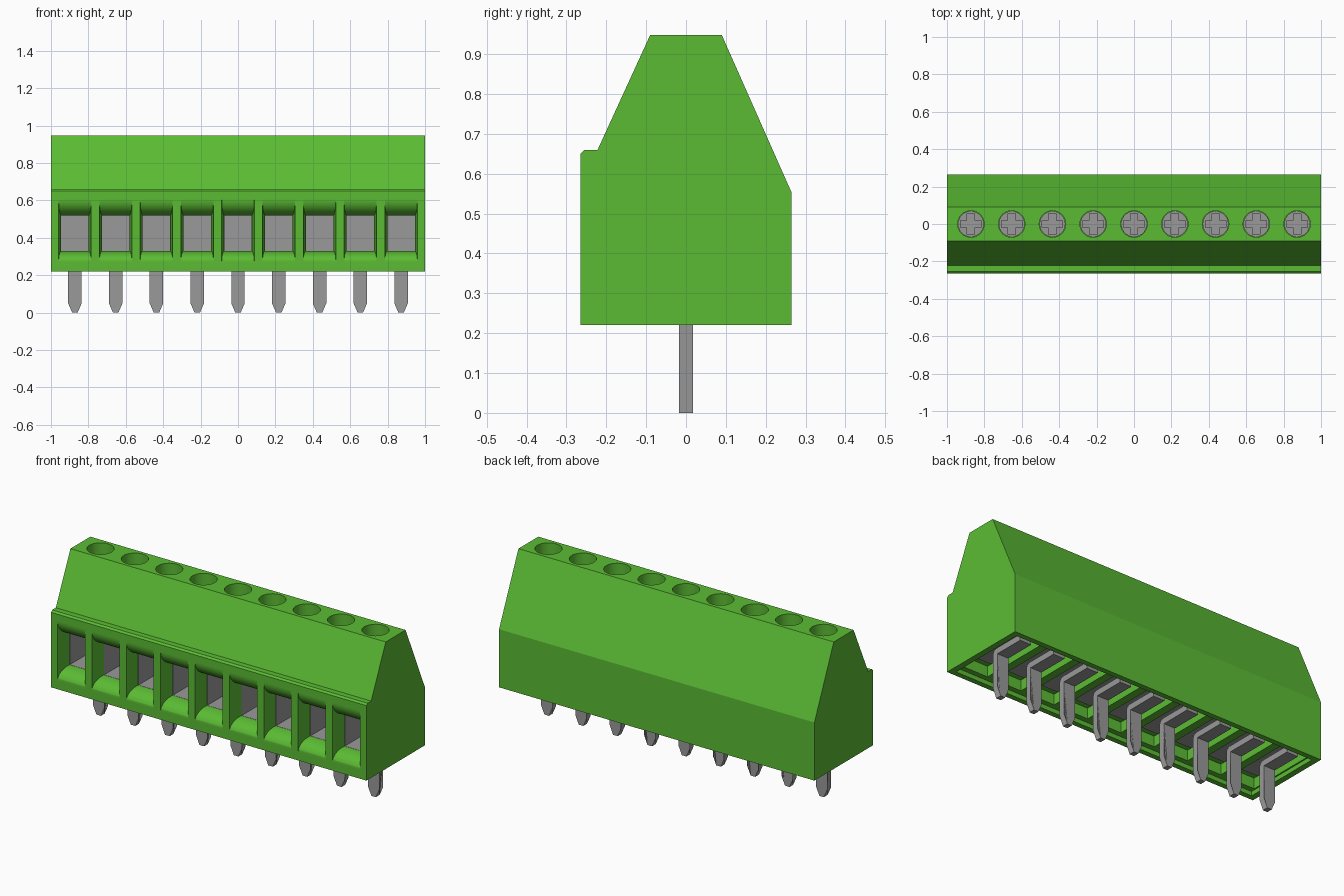
import bpy, bmesh, math
from mathutils import Vector

cube = bpy.data.objects.get("Cube")
if cube:
    bpy.data.objects.remove(cube, do_unlink=True)

PITCH, COUNT = 0.218, 9
CENTRES = [(i - (COUNT - 1) / 2) * PITCH for i in range(COUNT)]


def material(name, rgb):
    m = bpy.data.materials.new(name)
    m.use_nodes = True
    m.diffuse_color = (*rgb, 1)
    m.node_tree.nodes["Principled BSDF"].inputs["Base Color"].default_value = (*rgb, 1)
    return m


GREEN = material("green plastic", (0.105, 0.50, 0.034))
GREY = material("grey metal", (0.32, 0.32, 0.32))


def loft(bm, rings):
    """Closed solid through a list of equal-length rings of points."""
    loops = [[bm.verts.new(p) for p in ring] for ring in rings]
    n = len(loops[0])
    for a, b in zip(loops, loops[1:]):
        for i in range(n):
            bm.faces.new((a[i], a[(i + 1) % n], b[(i + 1) % n], b[i]))
    bm.faces.new(loops[0][::-1])
    bm.faces.new(loops[-1])


def box(bm, x0, x1, y0, y1, z0, z1):
    loft(bm, [[(x0, y0, z), (x1, y0, z), (x1, y1, z), (x0, y1, z)] for z in (z0, z1)])


def disc(x, r, z, n=32):
    return [(x + r * math.cos(2 * math.pi * i / n), r * math.sin(2 * math.pi * i / n), z)
            for i in range(n)]


def make(name, build, mat=None):
    bm = bmesh.new()
    build(bm)
    bmesh.ops.recalc_face_normals(bm, faces=bm.faces)
    me = bpy.data.meshes.new(name)
    bm.to_mesh(me)
    bm.free()
    if mat:
        me.materials.append(mat)
    ob = bpy.data.objects.new(name, me)
    bpy.context.collection.objects.link(ob)
    return ob


def activate(ob):
    bpy.ops.object.select_all(action='DESELECT')
    ob.select_set(True)
    bpy.context.view_layer.objects.active = ob


def cut(ob, build):
    """Subtract a temporary solid from an object."""
    tool = make("cutter", build)
    tool.hide_render = True
    mod = ob.modifiers.new("cut", 'BOOLEAN')
    mod.operation, mod.solver, mod.object = 'DIFFERENCE', 'EXACT', tool
    activate(ob)
    bpy.ops.object.modifier_apply(modifier=mod.name)
    bpy.data.objects.remove(tool, do_unlink=True)


def smooth(ob):
    activate(ob)
    bpy.ops.object.shade_smooth_by_angle(angle=math.radians(16))


def repeat(ob):
    """Place one linked copy of a part in every cell."""
    base = ob.name
    for i, x in enumerate(CENTRES):
        o = ob if i == 0 else ob.copy()
        if i:
            bpy.context.collection.objects.link(o)
        o.name = f"{base}_{i + 1}"
        o.location.x = x


# Housing: extruded end profile
PROFILE = [(-.265, .22), (.265, .22), (.265, .553), (.09, .948), (-.09, .948),
           (-.222, .66), (-.255, .66), (-.265, .65)]
housing = make("housing", lambda bm: loft(
    bm, [[(x, y, z) for y, z in PROFILE] for x in (-1, 1)]), GREEN)


# Wire entries with rounded top and bottom lips and tapered sides
def entries(bm):
    for cx in CENTRES:
        rings = []
        for k in range(-1, 9):
            a = max(k, 0) / 8 * math.pi / 2
            inset = 1 - math.cos(a)
            y = -.30 if k < 0 else -.265 + .095 * inset
            w = .087 - .014 * inset
            top = .52 + .09 * (1 - math.sin(a))
            low = .33 - .06 * (1 - math.sin(a))
            rings.append([(cx - w, y, low), (cx + w, y, low), (cx + w, y, top), (cx - w, y, top)])
        loft(bm, rings)


def chambers(bm):
    for cx in CENTRES:
        box(bm, cx - .082, cx + .082, -.176, .195, .30, .55)


def pockets(bm):
    for cx in CENTRES:
        box(bm, cx - .086, cx + .086, -.205, .205, .20, .306)


def screw_holes(bm):
    for cx in CENTRES:
        loft(bm, [disc(cx, .071, .80), disc(cx, .071, 1.0)])


cut(housing, chambers)
cut(housing, entries)
cut(housing, pockets)
cut(housing, lambda bm: box(bm, -.966, .966, -.235, .235, .1, .245))
cut(housing, screw_holes)
smooth(housing)
weighted = housing.modifiers.new("even shading", 'WEIGHTED_NORMAL')
weighted.keep_sharp = True

# Clamp cages: metal boxes open towards the front
cage = make("clamp_cage", lambda bm: box(bm, -.081, .081, -.173, .192, .302, .548), GREY)
cut(cage, lambda bm: box(bm, -.0735, .0735, -.3, .17, .329, .521))
repeat(cage)

# Screws with a cross recess
screw = make("clamp_screw", lambda bm: loft(
    bm, [disc(0, .069, .54), disc(0, .069, .86)]), GREY)


def cross(bm):
    a, b = .02, .055
    pts = []
    for k in range(4):
        c, s = round(math.cos(k * math.pi / 2)), round(math.sin(k * math.pi / 2))
        pts += [(x * c - y * s, x * s + y * c) for x, y in ((b, -a), (b, a), (a, a))]
    loft(bm, [[(x, y, z) for x, y in pts] for z in (.825, .9)])


cut(screw, cross)
smooth(screw)
repeat(screw)


# Solder pins: bent strip with a tapered tip
def pin_shape(bm):
    t = .017
    side = [(-t, 0), (t, 0), (t, .05), (t, .235), (.195, .235), (.195, .27),
            (.005, .27), (-.01, .262), (-t, .247), (-t, .05)]
    loft(bm, [[(x, y, z) for y, z in side] for x in (-.036, .036)])
    for v in bm.verts:
        if v.co.z < .01:
            v.co.x *= .4


repeat(make("solder_pin", pin_shape, GREY))
